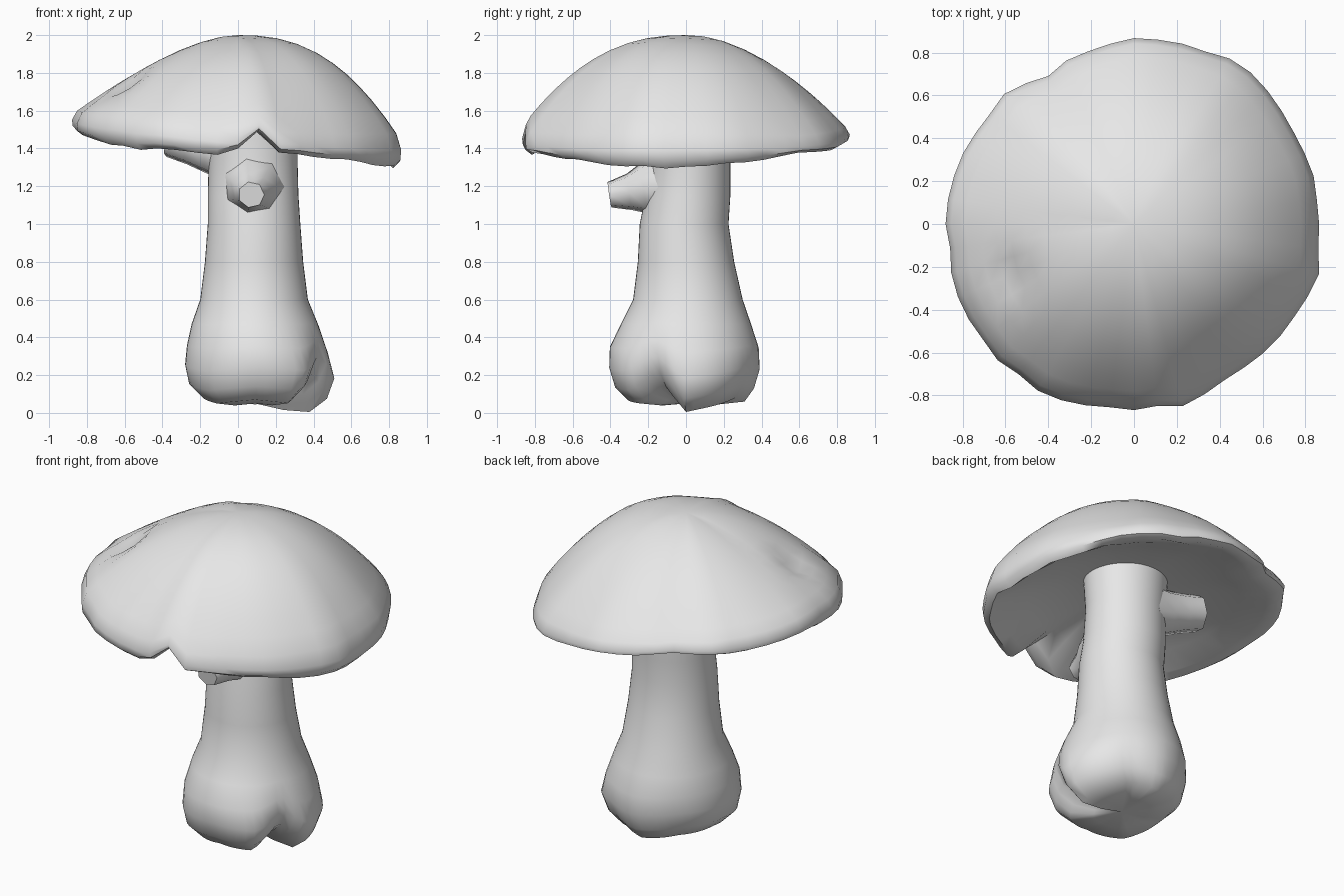
import bpy, bmesh, math, random
from mathutils import Vector

random.seed(4)
SEG = 48

old = bpy.data.objects.get("Cube")
if old:
    bpy.data.objects.remove(old, do_unlink=True)

grey = bpy.data.materials.new("plain grey")
grey.use_nodes = True
colour = (0.8, 0.8, 0.8, 1)
grey.diffuse_color = colour
grey.node_tree.nodes["Principled BSDF"].inputs["Base Color"].default_value = colour


def around(keys, deg):
    """Interpolate (degree, value) keys around a full turn."""
    deg %= 360
    loop = keys + [(keys[0][0] + 360, keys[0][1])]
    for (a, u), (b, v) in zip(loop, loop[1:]):
        if a <= deg <= b:
            return u + (v - u) * (deg - a) / (b - a)
    return keys[0][1]


def loft(name, rings, first, last, angle=50):
    """Skin closed rings, closing each end with a fan to a point."""
    bm = bmesh.new()
    loops = [[bm.verts.new(p) for p in ring] for ring in rings]
    n = len(loops[0])
    for a, b in zip(loops, loops[1:]):
        for i in range(n):
            j = (i + 1) % n
            bm.faces.new((a[i], a[j], b[j], b[i]))
    for loop, tip in ((loops[0], first), (loops[-1], last)):
        centre = bm.verts.new(tip)
        for i in range(n):
            bm.faces.new((loop[i], loop[(i + 1) % n], centre))
    bmesh.ops.recalc_face_normals(bm, faces=bm.faces)
    mesh = bpy.data.meshes.new(name)
    bm.to_mesh(mesh)
    bm.free()
    mesh.materials.append(grey)
    obj = bpy.data.objects.new(name, mesh)
    bpy.context.collection.objects.link(obj)
    bpy.ops.object.select_all(action='DESELECT')
    obj.select_set(True)
    bpy.context.view_layer.objects.active = obj
    bpy.ops.object.shade_smooth_by_angle(angle=math.radians(angle))
    return obj


# Cap: a lopsided dome with a wavy, notched rim and a shallow underside
radius = [(0, .87), (45, .87), (55, .89), (75, .87), (90, .875), (105, .84), (120, .79),
          (135, .85), (180, .87), (225, .9), (260, .87), (277, .85),
          (281, .88), (297, .84), (315, .85), (342, .89)]
rim_top = [(0, 1.44), (45, 1.43), (90, 1.49), (135, 1.54), (180, 1.58), (225, 1.54),
           (262, 1.47), (270, 1.48), (277, 1.55), (283, 1.45), (315, 1.43)]
rim_low = [(0, 1.31), (20, 1.33), (35, 1.36), (60, 1.38), (90, 1.45),
           (135, 1.48), (180, 1.49), (210, 1.44), (240, 1.39), (262, 1.37),
           (270, 1.39), (277, 1.5), (284, 1.37), (315, 1.34), (345, 1.3)]
bulge = [(0, 2.4), (45, 2.2), (90, 1.8), (135, 1.8), (180, 1.55),
         (225, 1.9), (270, 2.3), (315, 2.6)]
degrees = [360 * i / SEG for i in range(SEG)]
ragged = [random.uniform(-.012, .012) for d in degrees]


def cap_point(deg, f, height, wobble=0.0):
    r = around(radius, deg) * f + wobble
    a = math.radians(deg)
    return Vector((r * math.cos(a), r * math.sin(a), height))


def dome_height(deg, f):
    return 2 - (2 - around(rim_top, deg)) * f ** around(bulge, deg)


def lip_height(deg, t):
    return around(rim_top, deg) * (1 - t) + around(rim_low, deg) * t


cap = []
for f in (.12, .24, .36, .48, .58, .66, .74, .82, .9, .97):
    cap.append([cap_point(d, f, dome_height(d, f), w * f ** 4)
                for d, w in zip(degrees, ragged)])
# rounded lip
for f, t in ((1, .35), (.995, .75), (.955, 1)):
    cap.append([cap_point(d, f, lip_height(d, t) + w * t, w)
                for d, w in zip(degrees, ragged)])
# underside follows the rim, then levels out
for f, blend, level in ((.88, .25, 1.48), (.7, .6, 1.53), (.5, .85, 1.55), (.28, 1, 1.55)):
    cap.append([cap_point(d, f, around(rim_low, d) * (1 - blend) + level * blend)
                for d in degrees])

# small nick in the upper surface
nick = Vector((-.58, -.24))
for ring in cap[:10]:
    for p in ring:
        p.z -= .06 * max(0, 1 - (p.xy - nick).length / .13)
loft("cap", cap, (0, 0, 2), (0, 0, 1.56))

# Stem: slim neck swelling into a creased, lumpy foot
profile = [  # height, centre x, centre y, half width, half depth
    (1.6, .08, .02, .25, .23), (1.35, .08, .02, .235, .215),
    (1.15, .08, .01, .24, .225), (1, .085, -.01, .245, .235),
    (.8, .085, 0, .26, .255), (.6, .085, .01, .285, .29),
    (.47, .09, 0, .335, .345), (.35, .1, -.01, .37, .395),
    (.24, .11, -.01, .39, .4), (.14, .1, -.01, .36, .37),
    (.07, .09, 0, .28, .31), (.05, .09, 0, .15, .17)]
lump = [(0, 1.03), (20, 1.03), (60, .97), (90, 1), (130, .97), (180, 1),
        (225, 1.02), (270, .99), (310, 1.02), (335, .86), (350, .98)]
drop = [(0, -.065), (30, -.03), (60, .01), (90, -.01), (135, .02), (180, .02),
        (225, -.02), (270, 0), (310, -.02), (335, .08), (350, 0)]
stem = []
for z, cx, cy, rx, ry in profile:
    # lumpiness grows towards the foot and fades under it
    w = min(1, max(0, (.5 - z) / .3)) * min(1, rx / .28)
    ring = []
    for d in degrees:
        a = math.radians(d)
        k = 1 + (around(lump, d) - 1) * w
        ring.append((cx + rx * k * math.cos(a), cy + ry * k * math.sin(a),
                     z + around(drop, d) * w))
    stem.append(ring)
loft("stem", stem, (.08, .02, 1.6), (.09, 0, .05))


# Stubs: broken remnants sticking out of the neck
def stub(name, points, radii, sides=7):
    pts = [Vector(p) for p in points]
    turn = (pts[-1] - pts[0]).to_track_quat('Z', 'Y')
    rings = []
    for p, r in zip(pts, radii):
        rings.append([p + turn @ Vector((r * math.cos(t), r * math.sin(t), 0))
                      for t in (math.tau * i / sides for i in range(sides))])
    loft(name, rings, pts[0], pts[-1], 60)


stub("front_stub", [(.08, -.1, 1.2), (.08, -.22, 1.19), (.075, -.3, 1.17), (.07, -.405, 1.155)],
     [.18, .14, .1, .07])
stub("side_stub", [(-.02, .06, 1.38), (-.14, .09, 1.4), (-.25, .11, 1.43), (-.36, .13, 1.46)],
     [.18, .14, .12, .11])
